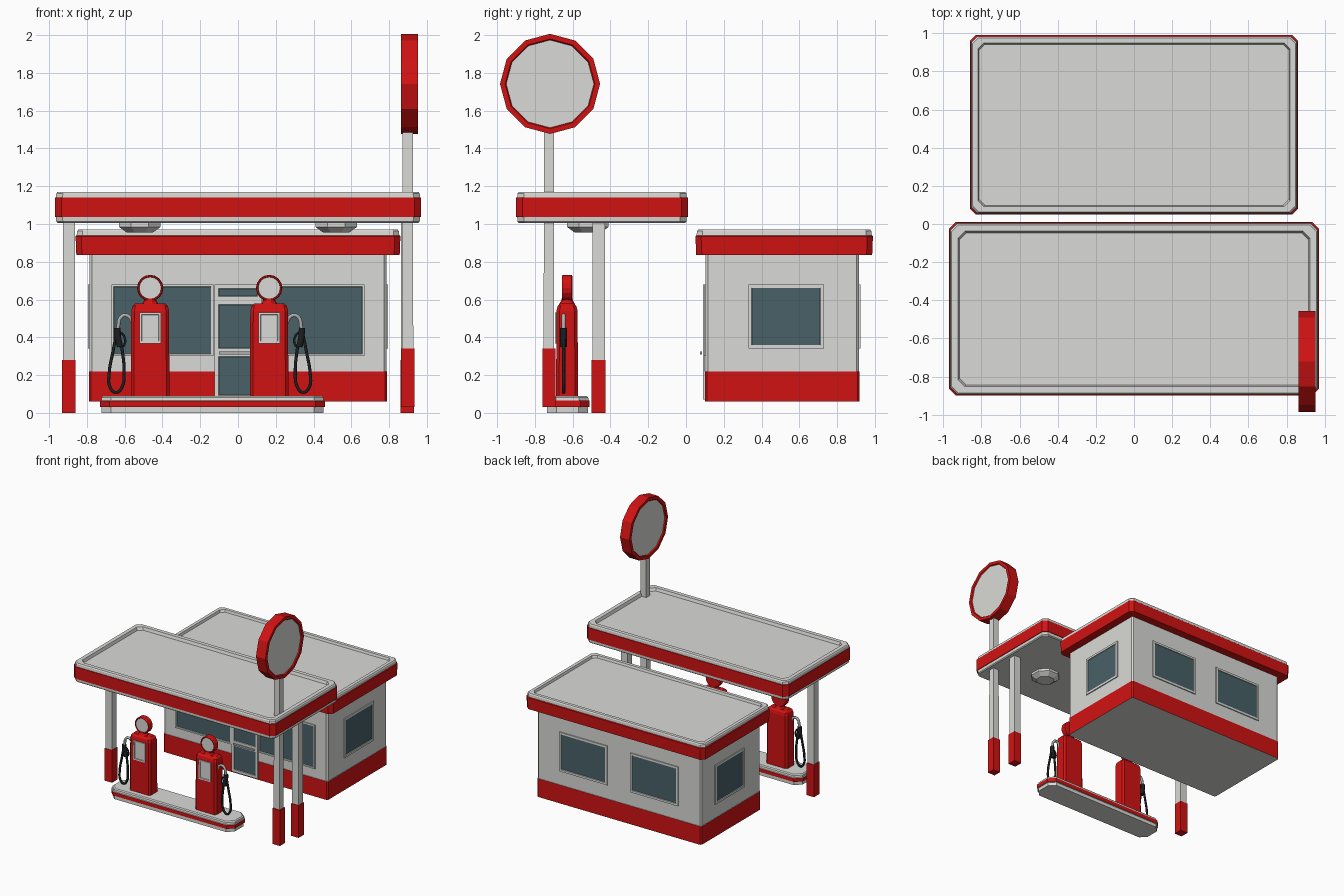
import bpy, bmesh, math
from mathutils import Matrix, Vector

if "Cube" in bpy.data.objects:
    bpy.data.objects.remove(bpy.data.objects["Cube"])


def material(name, rgb):
    m = bpy.data.materials.new(name)
    m.diffuse_color = (*rgb, 1)
    m.use_nodes = True
    m.node_tree.nodes["Principled BSDF"].inputs["Base Color"].default_value = m.diffuse_color
    return m


MATS = [material("white paint", (0.70, 0.70, 0.68)),
        material("red paint", (0.64, 0.006, 0.006)),
        material("window glass", (0.065, 0.12, 0.14)),
        material("black rubber", (0.012, 0.013, 0.015)),
        material("grey metal", (0.42, 0.43, 0.43))]
W, R, G, K, M = range(5)


def loft(name, rings, mats, matrix=Matrix()):
    """Closed skin over rings; mats = first cap, each band, last cap."""
    bm = bmesh.new()
    vs = [[bm.verts.new(matrix @ Vector(p)) for p in ring] for ring in rings]
    n = len(vs[0])
    bm.faces.new(vs[0]).material_index = mats[0]
    for a, b, m in zip(vs, vs[1:], mats[1:]):
        for i in range(n):
            j = (i + 1) % n
            bm.faces.new((a[i], a[j], b[j], b[i])).material_index = m
    bm.faces.new(vs[-1]).material_index = mats[-1]
    bmesh.ops.recalc_face_normals(bm, faces=bm.faces)
    me = bpy.data.meshes.new(name)
    bm.to_mesh(me)
    bm.free()
    for m in MATS:
        me.materials.append(m)
    ob = bpy.data.objects.new(name, me)
    bpy.context.collection.objects.link(ob)
    return ob


def slab(name, x0, x1, y0, y1, levels, mats, c=0.0, matrix=Matrix()):
    """Rectangle with cut corners, stacked through (z, inset) levels."""
    rings = []
    for z, d in levels:
        a, b, e, f = x0 + d, x1 - d, y0 + d, y1 - d
        if c:
            pts = [(a + c, e), (b - c, e), (b, e + c), (b, f - c),
                   (b - c, f), (a + c, f), (a, f - c), (a, e + c)]
        else:
            pts = [(a, e), (b, e), (b, f), (a, f)]
        rings.append([(x, y, z) for x, y in pts])
    return loft(name, rings, mats, matrix)


def turned(name, profile, mats, n, matrix, start=0.0):
    """Round part from (height, radius) pairs along local z."""
    rings = [[(r * math.cos(start + math.tau * i / n), r * math.sin(start + math.tau * i / n), z)
              for i in range(n)] for z, r in profile]
    return loft(name, rings, mats, matrix)


def facing(loc, angle):
    """Frame whose z points out of a wall: 0 front, 90 right, 180 back, 270 left."""
    return (Matrix.Translation(loc) @ Matrix.Rotation(math.radians(angle), 4, 'Z')
            @ Matrix.Rotation(math.pi / 2, 4, 'X'))


def pane(name, loc, angle, w, h, frame=0.018, inner=G, rim=W):
    slab(name, -w / 2, w / 2, -h / 2, h / 2,
         [(-0.002, 0), (0.009, 0), (0.009, frame), (0.003, frame + 0.002)],
         [rim, rim, rim, rim, inner], matrix=facing(loc, angle))


def tube(name, pts, radius, mat):
    cu = bpy.data.curves.new(name, 'CURVE')
    cu.dimensions = '3D'
    cu.bevel_depth, cu.bevel_resolution, cu.resolution_u = radius, 1, 4
    cu.use_fill_caps = True
    sp = cu.splines.new('BEZIER')
    sp.bezier_points.add(len(pts) - 1)
    for bp, p in zip(sp.bezier_points, pts):
        bp.co = p
        bp.handle_left_type = bp.handle_right_type = 'AUTO'
    cu.materials.append(MATS[mat])
    ob = bpy.data.objects.new(name, cu)
    bpy.context.collection.objects.link(ob)
    bpy.ops.object.select_all(action='DESELECT')
    ob.select_set(True)
    bpy.context.view_layer.objects.active = ob
    bpy.ops.object.convert(target='MESH')


# Shop building and its roof tray
slab("shop_walls", -0.79, 0.79, 0.10, 0.92,
     [(0.06, 0), (0.22, 0), (0.22, 0.004), (0.86, 0.004)], [W, R, W, W, W], 0.012)
slab("shop_roof", -0.86, 0.86, 0.05, 0.99,
     [(0.835, 0.004), (0.935, 0), (0.94, 0.006), (0.962, 0.008), (0.97, 0.014),
      (0.97, 0.042), (0.95, 0.048)], [R, R, R, W, W, W, W, W], 0.03)

# Shop windows: two in front, one each side, two at the back
for s, side in ((-1, "left"), (1, "right")):
    pane("front_window_" + side, (s * 0.40, 0.104, 0.49), 0, 0.54, 0.38, 0.012)
    pane("back_window_" + side, (s * 0.34, 0.916, 0.51), 180, 0.46, 0.34)
    pane("side_window_" + side, (s * 0.786, 0.53, 0.51), s * 90, 0.40, 0.34)

# Front door: lower pane, upper pane and transom
for name, z0, z1 in (("door_lower", 0.07, 0.32), ("door_upper", 0.32, 0.595),
                     ("door_transom", 0.595, 0.68)):
    pane(name, (0, 0.099, (z0 + z1) / 2), 0, 0.25, z1 - z0, 0.022)
slab("door_push_bar", -0.10, 0.10, 0.075, 0.084, [(0.31, 0), (0.325, 0)], [M] * 3)

# Canopy tray with red band
slab("canopy", -0.97, 0.97, -0.90, 0.01,
     [(1.005, 0.016), (1.012, 0.008), (1.037, 0.006), (1.037, 0), (1.14, 0), (1.14, 0.006),
      (1.162, 0.008), (1.17, 0.014), (1.17, 0.048), (1.145, 0.056)],
     [W, W, W, R, R, R, W, W, W, W, W], 0.035)

# Canopy posts and lamps
for s, side in ((-1, "left"), (1, "right")):
    x = s * 0.895
    slab("canopy_post_" + side, x - 0.036, x + 0.036, -0.50, -0.425,
         [(0, 0), (0.28, 0), (0.28, 0.005), (1.02, 0.005)], [R, R, R, W, W])
    turned("canopy_lamp_" + side, [(1.01, 0.12), (0.985, 0.12), (0.955, 0.075)],
           [W] * 4, 8, Matrix.Translation((s * 0.52, -0.52, 0)), math.pi / 8)

# Roadside sign on its own pole
slab("sign_pole", 0.864, 0.934, -0.76, -0.692,
     [(0.03, 0), (0.34, 0), (0.34, 0.006), (1.52, 0.008)], [R, R, R, W, W])
turned("round_sign", [(-0.036, 0.232), (-0.045, 0.238), (-0.045, 0.265),
                      (0.045, 0.265), (0.045, 0.238), (0.036, 0.232)],
       [W, R, R, R, R, R, W], 12, facing((0.907, -0.72, 1.742), 90))

# Pump island
slab("pump_island", -0.73, 0.46, -0.745, -0.51,
     [(0, 0.008), (0.03, 0.008), (0.032, 0), (0.064, 0), (0.066, 0.006),
      (0.082, 0.008), (0.09, 0.016)], [W, W, W, R, W, W, W, W], 0.05)

# Fuel pumps, hoses on the outer sides
for s, side, cx in ((-1, "left", -0.465), (1, "right", 0.165)):
    slab("pump_body_" + side, cx - 0.102, cx + 0.102, -0.688, -0.572,
         [(0.088, 0), (0.54, 0.002), (0.565, 0.008), (0.58, 0.024)], [R] * 5, 0.016)
    pane("pump_display_" + side, (cx, -0.686, 0.45), 0, 0.115, 0.165, 0.012, W, W)
    turned("pump_neck_" + side, [(0.575, 0.045), (0.59, 0.035), (0.605, 0.03)],
           [R] * 4, 10, Matrix.Translation((cx, -0.63, 0)))
    turned("pump_globe_" + side, [(-0.028, 0.06), (-0.022, 0.07), (0.022, 0.07),
                                  (0.028, 0.066), (0.028, 0.06), (0.024, 0.058)],
           [R, R, R, R, R, R, W], 16, facing((cx, -0.628, 0.661), 0))

    def side_path(pts):
        return [(cx + s * dx, -0.648, z) for dx, z in pts]

    tube("nozzle_spout_" + side, side_path([(0.09, 0.47), (0.115, 0.512), (0.15, 0.512),
                                            (0.172, 0.44)]), 0.011, M)
    tube("nozzle_grip_" + side, side_path([(0.174, 0.45), (0.170, 0.40), (0.160, 0.35)]), 0.019, K)
    tube("nozzle_guard_" + side, side_path([(0.165, 0.43), (0.140, 0.41), (0.137, 0.36),
                                            (0.160, 0.345)]), 0.007, K)
    tube("hose_" + side, side_path([(0.150, 0.35), (0.138, 0.22), (0.150, 0.135), (0.180, 0.108),
                                    (0.212, 0.135), (0.217, 0.21), (0.198, 0.32),
                                    (0.176, 0.43)]), 0.0095, K)
